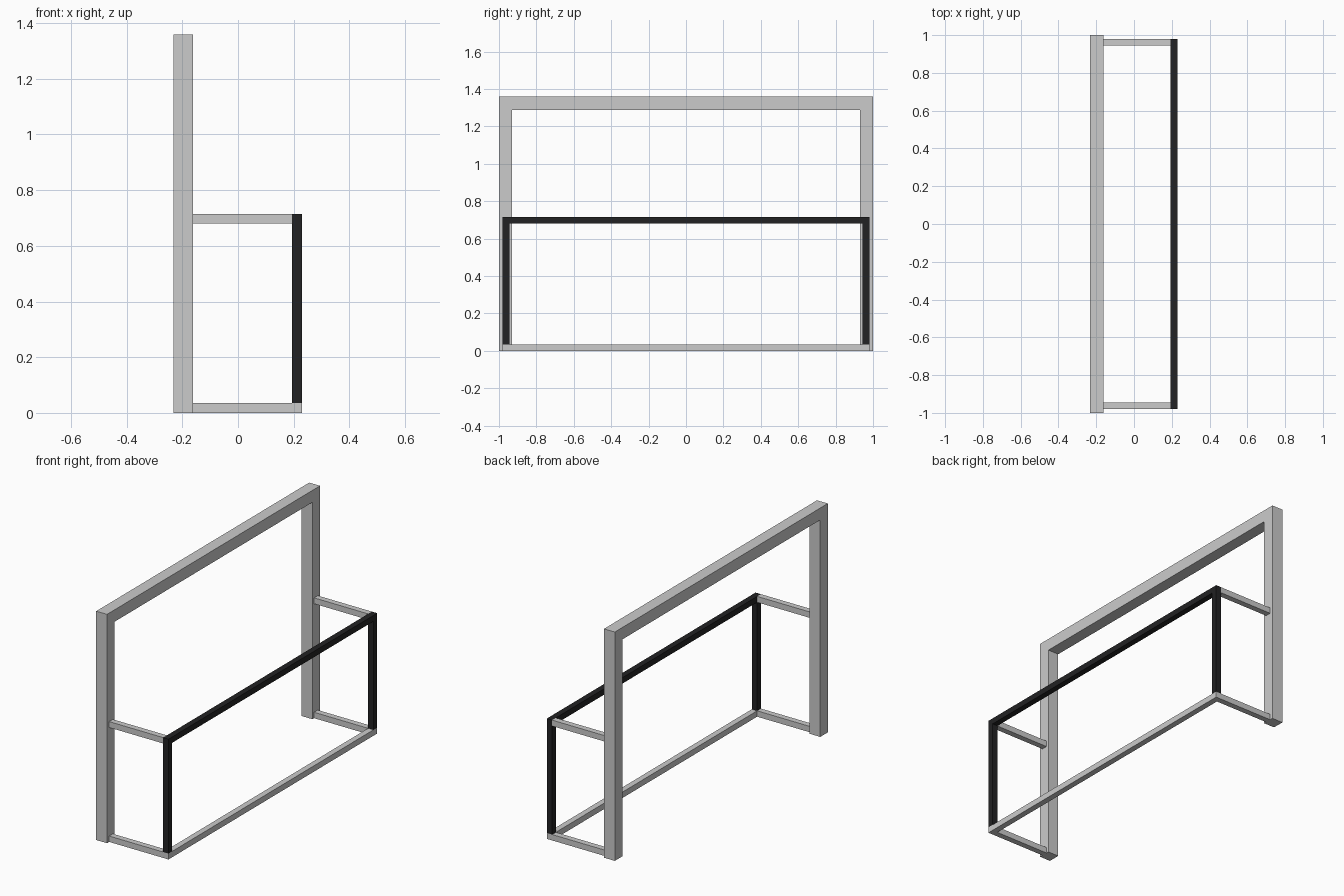
import bpy
import bmesh
from mathutils import Vector

if "Cube" in bpy.data.objects:
    bpy.data.objects.remove(bpy.data.objects["Cube"])

X, Y, Z = Vector((1, 0, 0)), Vector((0, 1, 0)), Vector((0, 0, 1))
T = 0.035                      # slim bar thickness
BACK, INNER, FRONT = -0.232, -0.161, 0.229
SLIM_W = 0.98                  # half width of the slim frame


def prism(name, origin, points, u, v, depth):
    """Extrude a 2D profile, drawn along axes u and v, by the depth vector."""
    bm = bmesh.new()
    face = bm.faces.new([bm.verts.new(origin + u * a + v * b) for a, b in points])
    ext = bmesh.ops.extrude_face_region(bm, geom=[face], use_keep_orig=True)
    moved = [g for g in ext["geom"] if isinstance(g, bmesh.types.BMVert)]
    bmesh.ops.translate(bm, vec=depth, verts=moved)
    bmesh.ops.recalc_face_normals(bm, faces=bm.faces[:])
    mesh = bpy.data.meshes.new(name)
    bm.to_mesh(mesh)
    bm.free()
    obj = bpy.data.objects.new(name, mesh)
    bpy.context.collection.objects.link(obj)
    return obj


def u_profile(half, length, bar):
    """Two legs joined by a crossbar at the far end."""
    i, n = half - bar, length - bar
    return [(-half, 0), (-half, length), (half, length), (half, 0),
            (i, 0), (i, n), (-i, n), (-i, 0)]


# Tall back frame: two posts and a top beam
prism("back_frame", Vector((BACK, 0, 0)), u_profile(1.0, 1.36, 0.071),
      Y, Z, X * (INNER - BACK))

# Floor frame: two side runners and a front sill
prism("floor_frame", Vector((INNER, 0, 0)), u_profile(SLIM_W, FRONT - INNER, T),
      Y, X, Z * T)

# Dark front frame: two posts and a rail
rail = prism("front_rail_frame", Vector((FRONT - T, 0, T)),
             u_profile(SLIM_W, 0.68, T), Y, Z, X * T)
black = bpy.data.materials.new("black")
black.diffuse_color = (0.016, 0.016, 0.017, 1)
black.use_nodes = True
black.node_tree.nodes["Principled BSDF"].inputs["Base Color"].default_value = black.diffuse_color
rail.data.materials.append(black)

# Upper side arms joining the front rail to the back posts
arm_len = FRONT - T - INNER
arm = prism("side_arms", Vector((INNER, SLIM_W - T, 0.68)),
            [(0, 0), (T, 0), (T, T), (0, T)], Y, Z, X * arm_len)
mirror = arm.modifiers.new("mirror", 'MIRROR')
mirror.use_axis = (False, True, False)
